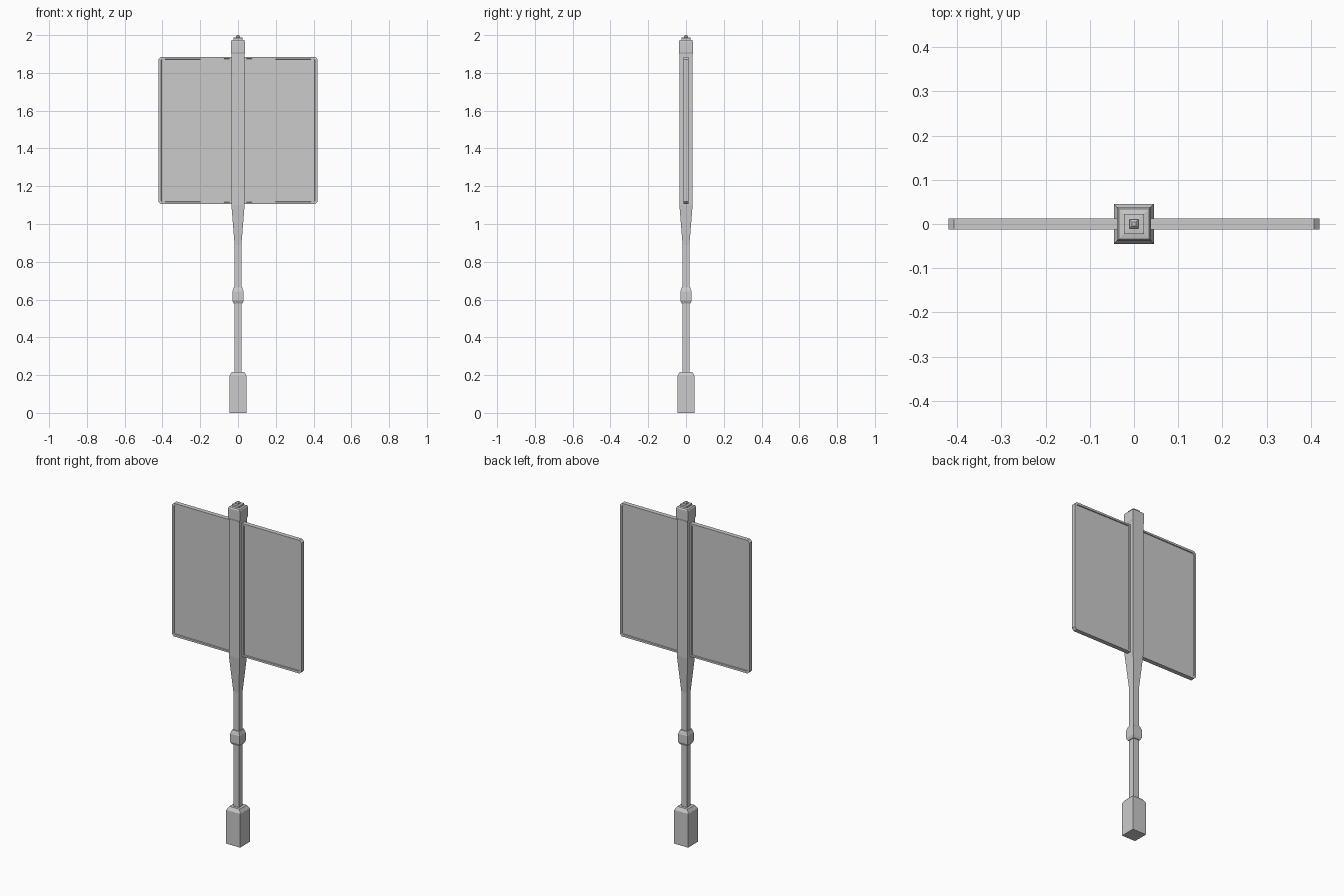
import bpy, bmesh

if "Cube" in bpy.data.objects:
    bpy.data.objects.remove(bpy.data.objects["Cube"])


def finish(bm, name):
    bmesh.ops.recalc_face_normals(bm, faces=bm.faces)
    mesh = bpy.data.meshes.new(name)
    bm.to_mesh(mesh)
    bm.free()
    obj = bpy.data.objects.new(name, mesh)
    bpy.context.collection.objects.link(obj)
    return obj


def square_loft(name, profile):
    """Stack square rings given as (half width, height) and cap both ends."""
    bm = bmesh.new()
    rings = []
    for r, z in profile:
        rings.append([bm.verts.new((sx * r, sy * r, z))
                      for sx, sy in ((-1, -1), (1, -1), (1, 1), (-1, 1))])
    for a, b in zip(rings, rings[1:]):
        for i in range(4):
            j = (i + 1) % 4
            bm.faces.new((a[i], a[j], b[j], b[i]))
    bm.faces.new(rings[0][::-1])
    bm.faces.new(rings[-1])
    return finish(bm, name)


def framed_panel(name, side):
    """Panel with clipped outer corners and a recessed field on both faces."""
    x0, x1, z0, z1, c, half = 0.035, 0.42, 1.105, 1.885, 0.013, 0.013
    outline = [(x0, z0), (x1 - c, z0), (x1, z0 + c),
               (x1, z1 - c), (x1 - c, z1), (x0, z1)]
    bm = bmesh.new()
    front = bm.faces.new([bm.verts.new((side * x, -half, z)) for x, z in outline])
    ext = bmesh.ops.extrude_face_region(bm, geom=[front], use_keep_orig=True)
    verts = [g for g in ext["geom"] if isinstance(g, bmesh.types.BMVert)]
    bmesh.ops.translate(bm, verts=verts, vec=(0, 2 * half, 0))
    bmesh.ops.recalc_face_normals(bm, faces=bm.faces)
    bm.normal_update()
    for face in [f for f in bm.faces if abs(f.normal.y) > 0.9]:
        inward = -0.005 if face.normal.y > 0 else 0.005
        bmesh.ops.inset_region(bm, faces=[face], thickness=0.014)
        bmesh.ops.inset_region(bm, faces=[face], thickness=0.002)
        bmesh.ops.translate(bm, verts=face.verts[:], vec=(0, inward, 0))
    return finish(bm, name)


# Foot, slim shaft and flared upper post
square_loft("foot", [(0.045, 0), (0.045, 0.197), (0.033, 0.217)])
square_loft("post", [(0.018, 0.21), (0.018, 0.89), (0.035, 1.10), (0.035, 1.91)])

# Collar around the shaft
square_loft("collar", [(0.023, 0.58), (0.03, 0.595), (0.03, 0.642), (0.022, 0.665)])

# Stepped cap
square_loft("cap", [(0.034, 1.895), (0.038, 1.91), (0.038, 1.966), (0.034, 1.973),
                    (0.023, 1.975), (0.023, 1.986), (0.010, 1.987),
                    (0.010, 1.995), (0.005, 2.0)])

# Two sign panels
for label, side in (("left", -1), ("right", 1)):
    framed_panel(label + "_panel", side)
